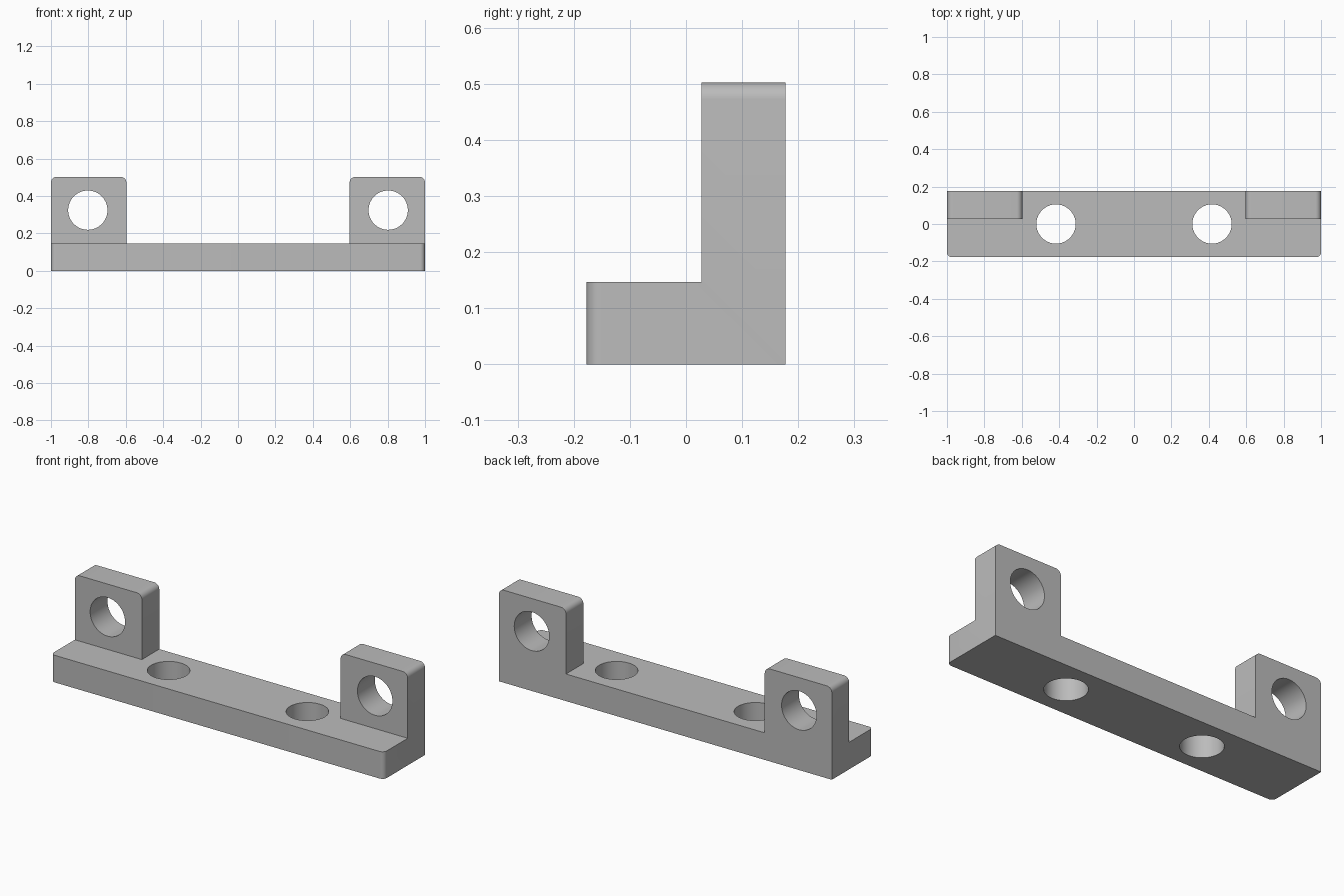
import bpy, bmesh, math
from mathutils import Matrix, Vector

if "Cube" in bpy.data.objects:
    bpy.data.objects.remove(bpy.data.objects["Cube"])

BACK, TOP, PLATE, TAB_FRONT, TAB_IN = 0.177, 0.502, 0.147, 0.028, 0.597


def add_object(name, bm):
    mesh = bpy.data.meshes.new(name)
    bm.to_mesh(mesh)
    bm.free()
    ob = bpy.data.objects.new(name, mesh)
    bpy.context.scene.collection.objects.link(ob)
    return ob


def box(name, lo, hi):
    bm = bmesh.new()
    lo, hi = Vector(lo), Vector(hi)
    bmesh.ops.create_cube(bm, size=1, matrix=Matrix.Translation((lo + hi) / 2)
                          @ Matrix.Diagonal((*(hi - lo), 1)))
    return add_object(name, bm)


def drill(name, centre, rotation):
    bm = bmesh.new()
    bmesh.ops.create_cone(bm, cap_ends=True, segments=64, radius1=0.105, radius2=0.105,
                          depth=1, matrix=Matrix.Translation(centre) @ rotation)
    return add_object(name, bm)


bracket = box("mounting_bracket", (-1, -BACK, 0), (1, BACK, TOP))

# Cutters: space in front of the tabs, gap between the tabs, four holes
cutters = [box("front_notch", (-2, -1, PLATE), (2, TAB_FRONT, 1)),
           box("middle_gap", (-TAB_IN, -1, PLATE), (TAB_IN, 1, 1))]
for s in (-1, 1):
    cutters.append(drill("plate_hole", (s * 0.417, 0, 0.07), Matrix()))
    cutters.append(drill("tab_hole", (s * 0.803, 0.1, 0.324), Matrix.Rotation(math.pi / 2, 4, 'X')))
for c in cutters:
    c.hide_render = True
    mod = bracket.modifiers.new(c.name, 'BOOLEAN')
    mod.operation, mod.solver, mod.object = 'DIFFERENCE', 'EXACT', c

# Bake the cuts, then remove the cutters
deps = bpy.context.evaluated_depsgraph_get()
bm = bmesh.new()
bm.from_object(bracket, deps)
bracket.modifiers.clear()
for c in cutters:
    bpy.data.objects.remove(c)
bmesh.ops.remove_doubles(bm, verts=bm.verts, dist=1e-5)
bmesh.ops.dissolve_limit(bm, angle_limit=0.01, verts=bm.verts, edges=bm.edges)


# Round the front plate corners and the upper tab corners
def along(e, axis):
    d = e.verts[0].co - e.verts[1].co
    return abs(d[axis]) > 0.99 * d.length


def round_edges(test, radius):
    edges = [e for e in bm.edges if test(e)]
    bmesh.ops.bevel(bm, geom=edges, offset=radius, offset_type='OFFSET', segments=8,
                    profile=0.5, affect='EDGES', clamp_overlap=False)


round_edges(lambda e: along(e, 2) and all(v.co.y < -BACK + 1e-3 and abs(v.co.x) > 0.99
                                          for v in e.verts), 0.026)
round_edges(lambda e: along(e, 1) and all(v.co.z > TOP - 1e-3 for v in e.verts), 0.03)
bmesh.ops.recalc_face_normals(bm, faces=bm.faces)
bm.to_mesh(bracket.data)
bm.free()

# One plain grey
grey = bpy.data.materials.new("grey")
grey.diffuse_color = (0.5, 0.5, 0.5, 1)
grey.use_nodes = True
grey.node_tree.nodes["Principled BSDF"].inputs["Base Color"].default_value = grey.diffuse_color
bracket.data.materials.clear()
bracket.data.materials.append(grey)
for p in bracket.data.polygons:
    p.material_index = 0

bpy.context.view_layer.objects.active = bracket
bracket.select_set(True)
bpy.ops.object.shade_smooth_by_angle(angle=math.radians(30))
